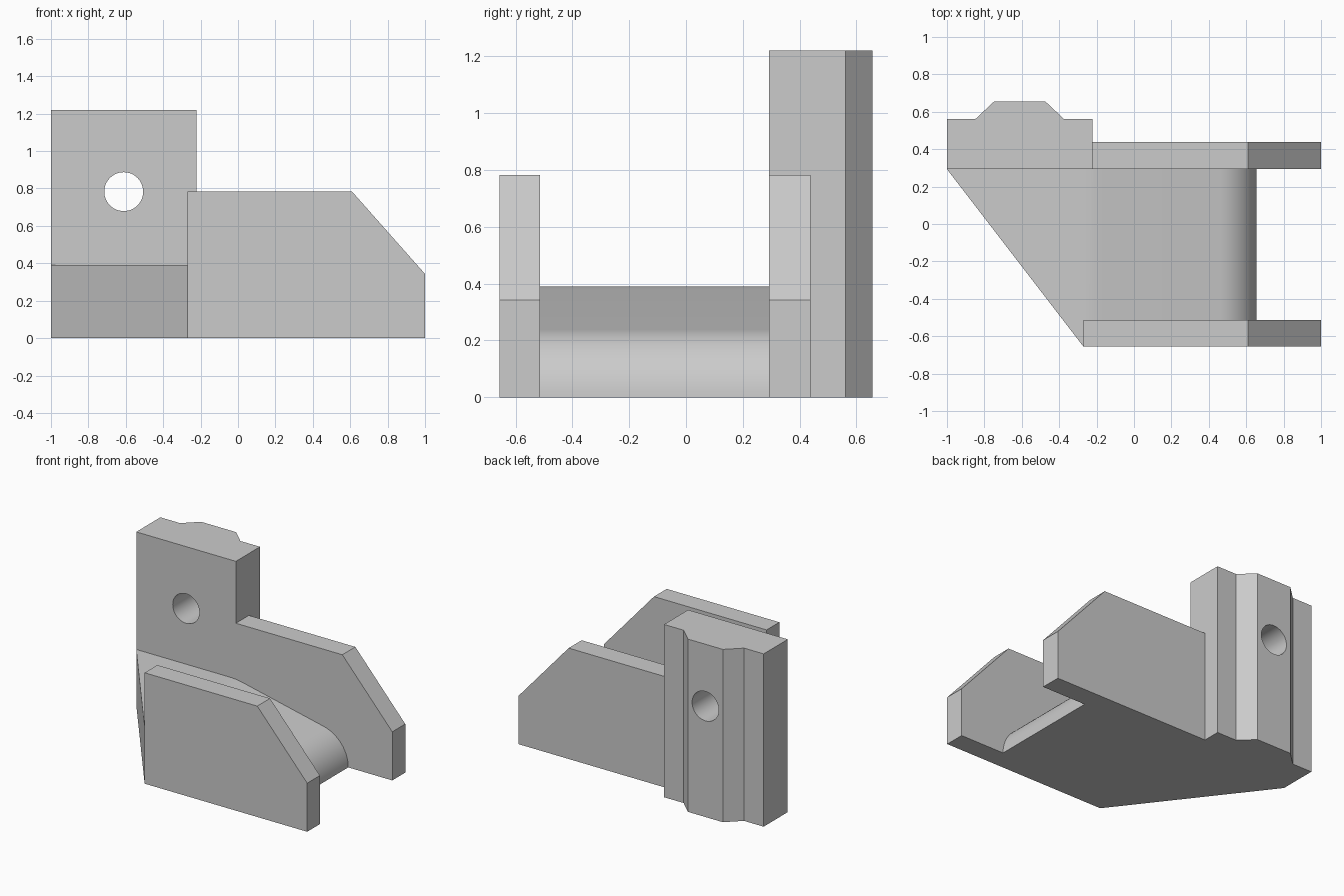
import bpy, bmesh, math

cube = bpy.data.objects.get("Cube")
if cube:
    bpy.data.objects.remove(cube, do_unlink=True)

grey = bpy.data.materials.new("plain grey")
grey.use_nodes = True
colour = (0.6, 0.6, 0.6, 1)
grey.diffuse_color = colour
grey.node_tree.nodes["Principled BSDF"].inputs["Base Color"].default_value = colour


def prism(name, bottom, top):
    """Closed solid between two matching outlines."""
    bm = bmesh.new()
    low = [bm.verts.new(p) for p in bottom]
    high = [bm.verts.new(p) for p in top]
    bm.faces.new(low)
    bm.faces.new(high)
    for i in range(len(low)):
        j = (i + 1) % len(low)
        bm.faces.new((low[i], low[j], high[j], high[i]))
    bmesh.ops.recalc_face_normals(bm, faces=bm.faces[:])
    mesh = bpy.data.meshes.new(name)
    bm.to_mesh(mesh)
    bm.free()
    mesh.materials.append(grey)
    obj = bpy.data.objects.new(name, mesh)
    bpy.context.collection.objects.link(obj)
    return obj


def side_prism(name, outline, y0, y1):
    return prism(name, [(x, y0, z) for x, z in outline], [(x, y1, z) for x, z in outline])


def plan_prism(name, outline, height):
    return prism(name, [(x, y, 0) for x, y in outline], [(x, y, height) for x, y in outline])


def combine(target, other, operation):
    mod = target.modifiers.new(operation, 'BOOLEAN')
    mod.operation, mod.object, mod.solver = operation, other, 'EXACT'
    bpy.context.view_layer.objects.active = target
    bpy.ops.object.modifier_apply(modifier=mod.name)
    bpy.data.objects.remove(other, do_unlink=True)


FRONT, WALL, PLATE_BACK, BACK = -0.656, 0.293, 0.438, 0.656
CORNER, BASE_TOP = -0.27, 0.39
SLOPE = math.radians(12.5)

# Tall post with a tapered rib on its back
bracket = plan_prism("bracket", [(-1, WALL), (-0.222, WALL), (-0.222, 0.562),
                                 (-0.375, 0.562), (-0.475, BACK), (-0.747, BACK),
                                 (-0.847, 0.562), (-1, 0.562)], 1.22)

# Round hole through the post
circle = [(-0.611 + 0.104 * math.cos(math.tau * i / 48),
           0.783 + 0.104 * math.sin(math.tau * i / 48)) for i in range(48)]
combine(bracket, side_prism("hole_cutter", circle, 0.1, 0.9), 'DIFFERENCE')

# Flat base behind the diagonal side
flat_base = plan_prism("flat_base", [(-1, WALL), (CORNER, FRONT), (CORNER, WALL)], BASE_TOP)

# Sloping base: soft bend at the top, large rounded nose
profile = [(CORNER, 0)]
bend = 0.05 / math.tan(SLOPE / 2)
for i in range(5):
    a = SLOPE * i / 4
    profile.append((CORNER + bend * math.sin(a), BASE_TOP - bend * (1 - math.cos(a))))
radius = 0.244
for i in range(16):
    a = SLOPE + (math.pi / 2 - SLOPE) * i / 16
    profile.append((0.656 - radius + radius * math.sin(a), radius * math.cos(a)))
profile.append((0.656, 0))
sloping_base = side_prism("sloping_base", profile, FRONT, WALL)


# Two side plates with chamfered ends
def plate(name, start, y0, y1):
    return side_prism(name, [(start, 0), (start, 0.783), (0.61, 0.783),
                             (1, 0.343), (1, 0)], y0, y1)


front_plate = plate("front_plate", CORNER, FRONT, -0.514)
back_plate = plate("back_plate", -0.222, WALL, PLATE_BACK)

# Merge everything into one solid
for part in (back_plate, flat_base, sloping_base, front_plate):
    combine(bracket, part, 'UNION')

# Smooth only the curved surfaces
bpy.ops.object.select_all(action='DESELECT')
bracket.select_set(True)
bpy.context.view_layer.objects.active = bracket
bpy.ops.object.shade_smooth_by_angle(angle=math.radians(30))
